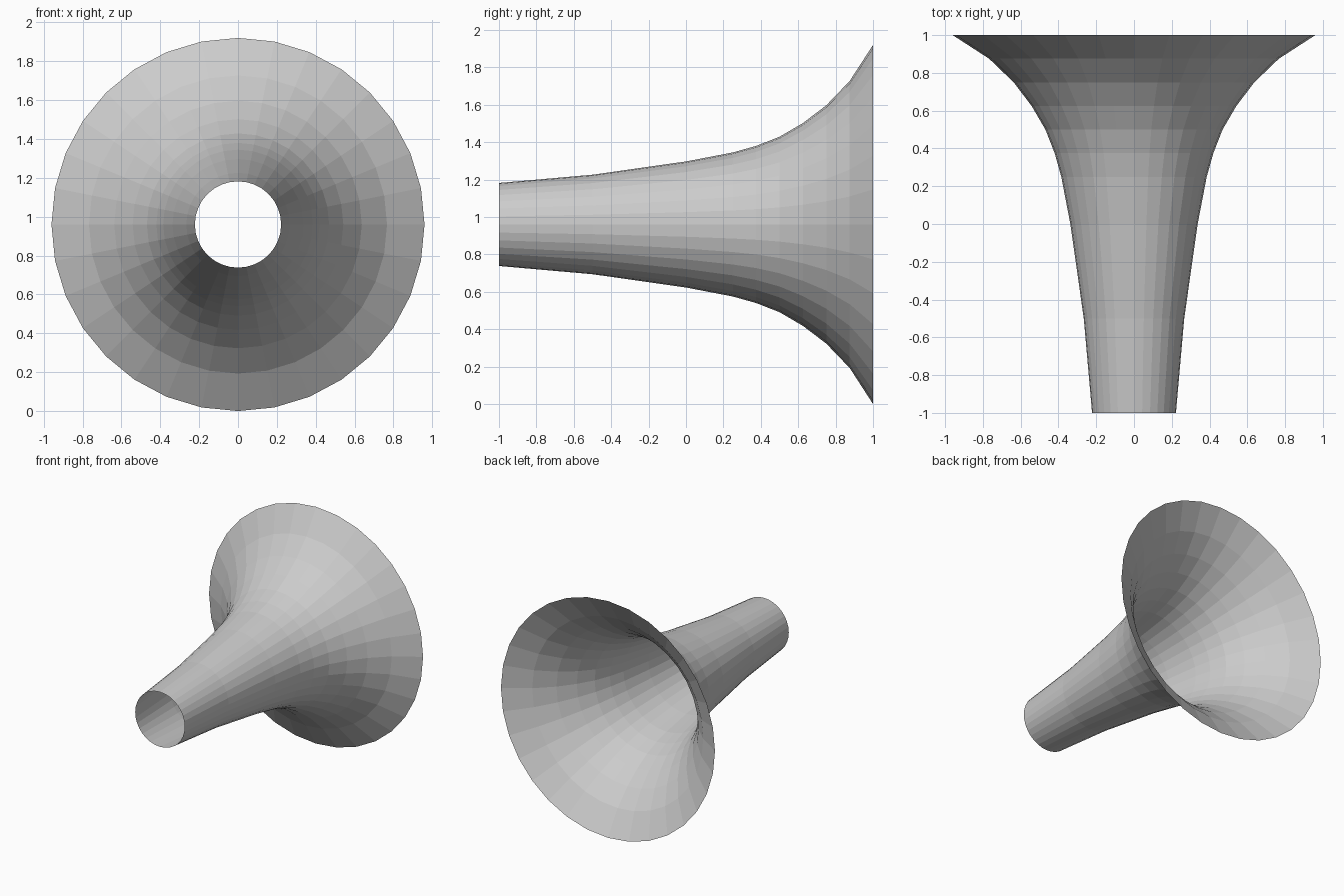
import bpy
import bmesh
from math import cos, sin, tau

cube = bpy.data.objects.get("Cube")
if cube:
    bpy.data.objects.remove(cube, do_unlink=True)

SIDES = 32
RIM_RADIUS = 0.96

# Bell profile: (position along y, radius), from narrow mouth to wide rim
PROFILE = [(-1, 0.222), (-0.5, 0.266), (0, 0.337), (0.25, 0.385),
           (0.375, 0.42), (0.5, 0.469), (0.625, 0.542), (0.75, 0.637),
           (0.875, 0.767), (1, RIM_RADIUS)]

grey = bpy.data.materials.new("light_grey")
grey.use_nodes = True
colour = (0.6, 0.6, 0.6, 1)
grey.diffuse_color = colour
grey.node_tree.nodes["Principled BSDF"].inputs["Base Color"].default_value = colour

# Open flared shell: one ring per profile point, joined by flat quads
bm = bmesh.new()
rings = []
for y, radius in PROFILE:
    angles = [tau * i / SIDES for i in range(SIDES)]
    rings.append([bm.verts.new((radius * sin(a), y, RIM_RADIUS + radius * cos(a)))
                  for a in angles])
for near, far in zip(rings, rings[1:]):
    for i in range(SIDES):
        j = (i + 1) % SIDES
        bm.faces.new((near[i], far[i], far[j], near[j]))

# Make the outside the front of every face
for face in bm.faces:
    face.normal_update()
    middle = face.calc_center_median()
    if face.normal.x * middle.x + face.normal.z * (middle.z - RIM_RADIUS) < 0:
        face.normal_flip()

mesh = bpy.data.meshes.new("horn_bell")
bm.to_mesh(mesh)
bm.free()
mesh.materials.append(grey)
horn = bpy.data.objects.new("horn_bell", mesh)
bpy.context.collection.objects.link(horn)
